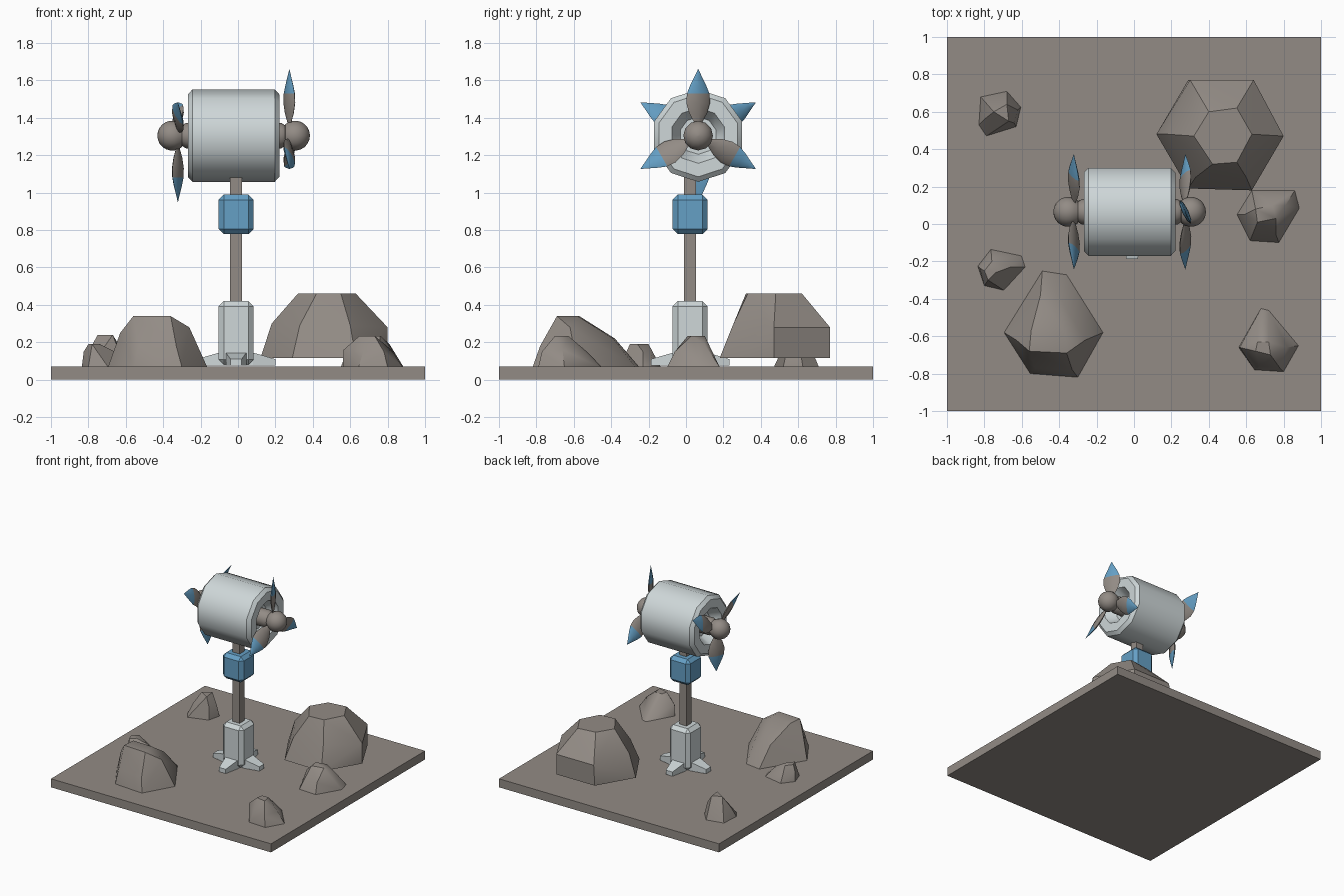
import bpy, bmesh, math
from mathutils import Matrix, Vector

if "Cube" in bpy.data.objects:
    bpy.data.objects.remove(bpy.data.objects["Cube"])


def material(name, rgb):
    m = bpy.data.materials.new(name)
    m.use_nodes = True
    m.diffuse_color = (*rgb, 1)
    m.node_tree.nodes["Principled BSDF"].inputs["Base Color"].default_value = (*rgb, 1)
    return m


STONE = material("warm_grey_stone", (0.29, 0.26, 0.235))
WHITE = material("pale_grey_metal", (0.62, 0.68, 0.69))
BLUE = material("blue_paint", (0.13, 0.35, 0.56))


def finish(bm, name, mats, smooth=None):
    bmesh.ops.recalc_face_normals(bm, faces=bm.faces)
    mesh = bpy.data.meshes.new(name)
    bm.to_mesh(mesh)
    bm.free()
    obj = bpy.data.objects.new(name, mesh)
    bpy.context.collection.objects.link(obj)
    for m in mats:
        mesh.materials.append(m)
    if smooth:
        bpy.ops.object.select_all(action='DESELECT')
        obj.select_set(True)
        bpy.context.view_layer.objects.active = obj
        bpy.ops.object.shade_smooth_by_angle(angle=math.radians(smooth))
    return obj


def box(name, lo, hi, mat, bevel=0):
    lo, hi = Vector(lo), Vector(hi)
    bm = bmesh.new()
    bmesh.ops.create_cube(bm, size=1)
    for v in bm.verts:
        v.co = (lo + hi) / 2 + v.co * (hi - lo)
    if bevel:
        bmesh.ops.bevel(bm, geom=bm.edges[:], offset=bevel, segments=1, affect='EDGES')
    return finish(bm, name, [mat])


def rings_to_mesh(bm, rings):
    """Join rings of points into a closed skin; returns the faces of each band."""
    loops = [[bm.verts.new(p) for p in ring] for ring in rings]
    bands = []
    for a, b in zip(loops, loops[1:]):
        n = len(a)
        bands.append([bm.faces.new((a[i], a[(i + 1) % n], b[(i + 1) % n], b[i]))
                      for i in range(n)])
    bm.faces.new(loops[0])
    bm.faces.new(loops[-1])
    return bands


def lathe_x(name, profile, sides, centre, mat, smooth):
    """Turn (x, radius) pairs about the x axis, with one corner on top."""
    bm = bmesh.new()
    angles = [math.tau * i / sides for i in range(sides)]
    rings_to_mesh(bm, [[Vector(centre) + Vector((x, r * math.sin(a), r * math.cos(a)))
                        for a in angles] for x, r in profile])
    return finish(bm, name, [mat], smooth)


# Ground slab
box("ground_slab", (-1, -1, 0), (1, 1, 0.07), STONE)

# Mast: square pole, chamfered foot column and collar
MX, MY = -0.01, 0.022


def mast_part(name, half, z0, z1, mat, bevel=0):
    box(name, (MX - half, MY - half, z0), (MX + half, MY + half, z1), mat, bevel)


mast_part("mast_pole", 0.032, 0.3, 1.12, STONE)
mast_part("foot_column", 0.094, 0.08, 0.42, WHITE, 0.028)
mast_part("mast_collar", 0.094, 0.778, 0.99, BLUE, 0.028)

# Four sloping feet
for k in range(4):
    bm = bmesh.new()
    rings_to_mesh(bm, [[(d, -w, 0.075), (d, w, 0.075), (d, w, h), (d, -w, h)]
                       for d, w, h in ((0.03, 0.055, 0.15), (0.09, 0.055, 0.145),
                                       (0.21, 0.03, 0.11))])
    bm.transform(Matrix.Translation((MX, MY, 0)) @ Matrix.Rotation(k * math.pi / 2, 4, 'Z'))
    finish(bm, f"foot_{k + 1}", [WHITE])

# Drum housing with a tapered recess in each end
AXIS = Vector((-0.0235, 0.065, 1.305))
half = [(0.165, 0.1), (0.245, 0.148), (0.245, 0.22), (0.22, 0.247)]
lathe_x("drum_housing", [(-x, r) for x, r in half] + half[::-1], 10, AXIS, WHITE, 40)

# Rotors: hub, rounded nose and three pitched blades, one rotor at each end
BLADE = ((0.04, 0.012), (0.075, 0.026), (0.12, 0.053), (0.175, 0.07), (0.225, 0.066),
         (0.265, 0.049), (0.31, 0.025), (0.355, 0.001))
PITCH = math.radians(25)
for side, turn in (("left", 0), ("right", math.pi)):
    place = Matrix.Translation(AXIS) @ Matrix.Rotation(turn, 4, 'Y')
    profile = [(0.15, 0.068), (0.255, 0.068), (0.275, 0.055)]
    profile += [(0.328 - 0.08 * math.cos(t), 0.08 * math.sin(t))
                for t in [math.radians(50 + 16 * i) for i in range(9)]]
    hub = lathe_x(f"{side}_hub", profile, 12, (0, 0, 0), STONE, 40)
    hub.data.transform(place)
    for k in range(3):
        bm = bmesh.new()
        rings = []
        for r, w in BLADE:
            ring = []
            for i in range(8):
                a = math.tau * i / 8
                chord, thick = w * math.cos(a), 0.24 * w * math.sin(a)
                ring.append((0.298 - chord * math.sin(PITCH) + thick * math.cos(PITCH),
                             chord * math.cos(PITCH) + thick * math.sin(PITCH), r))
            rings.append(ring)
        rings_to_mesh(bm, rings)
        for f in bm.faces:
            f.material_index = int(f.calc_center_median().z > 0.225)
        bm.transform(place @ Matrix.Rotation(k * math.tau / 3, 4, 'X'))
        finish(bm, f"{side}_blade_{k + 1}", [STONE, BLUE], 50)


# Boulders: convex hulls of a ground outline, a flat top and a few shoulder points
def rock(name, base_z, top_z, base, top, shoulders):
    bm = bmesh.new()
    for x, y in base:
        bm.verts.new((x, y, base_z))
    for x, y in top:
        bm.verts.new((x, y, top_z))
    for p in shoulders:
        bm.verts.new(p)
    res = bmesh.ops.convex_hull(bm, input=bm.verts[:])
    loose = {g for g in res["geom_interior"] + res["geom_unused"]
             if isinstance(g, bmesh.types.BMVert)}
    bmesh.ops.delete(bm, geom=list(loose), context='VERTS')
    finish(bm, name, [STONE], 35)


rock("large_back_boulder", 0.115, 0.46,
     [(.29, .77), (.64, .77), (.8, .47), (.63, .18), (.29, .19), (.12, .48)],
     [(.32, .47), (.4, .6), (.55, .62), (.63, .48), (.55, .33), (.42, .32)],
     [(.8, .47, .28), (.64, .77, .28), (.3, .77, .28), (.18, .48, .3),
      (.33, .25, .29), (.6, .25, .29)])
rock("front_boulder", 0.068, 0.34,
     [(-.49, -.25), (-.36, -.27), (-.165, -.58), (-.3, -.82), (-.555, -.8), (-.695, -.58)],
     [(-.56, -.68), (-.36, -.69), (-.37, -.58), (-.55, -.57)],
     [(-.26, -.62, .28), (-.63, -.62, .25), (-.4, -.39, .22), (-.5, -.38, .22),
      (-.33, -.78, .18), (-.53, -.77, .18)])
rock("side_stone", 0.068, 0.235,
     [(.63, .18), (.86, .18), (.885, .085), (.775, -.1), (.62, -.09), (.55, .05)],
     [(.65, .08), (.74, .1), (.76, .03), (.66, .01)],
     [(.59, .05, .17), (.81, .1, .19), (.76, -.06, .15)])
rock("front_corner_stone", 0.068, 0.235,
     [(.68, -.45), (.72, -.46), (.88, -.65), (.8, -.79), (.645, -.78), (.56, -.66)],
     [(.65, -.68), (.73, -.7), (.66, -.63), (.72, -.63)],
     [(.565, -.66, .16), (.82, -.66, .16), (.67, -.76, .15), (.78, -.77, .15), (.7, -.53, .15)])
rock("back_corner_stone", 0.068, 0.24,
     [(-.82, .68), (-.68, .71), (-.605, .625), (-.63, .52), (-.79, .47), (-.83, .53)],
     [(-.75, .6), (-.68, .64), (-.67, .55)],
     [(-.62, .61, .16), (-.64, .54, .16), (-.8, .56, .15)])
rock("small_side_stone", 0.068, 0.19,
     [(-.765, -.135), (-.6, -.17), (-.58, -.23), (-.695, -.355), (-.8, -.33), (-.835, -.225)],
     [(-.8, -.25), (-.76, -.2), (-.74, -.26), (-.78, -.3)],
     [(-.825, -.235, .15), (-.66, -.23, .15)])
